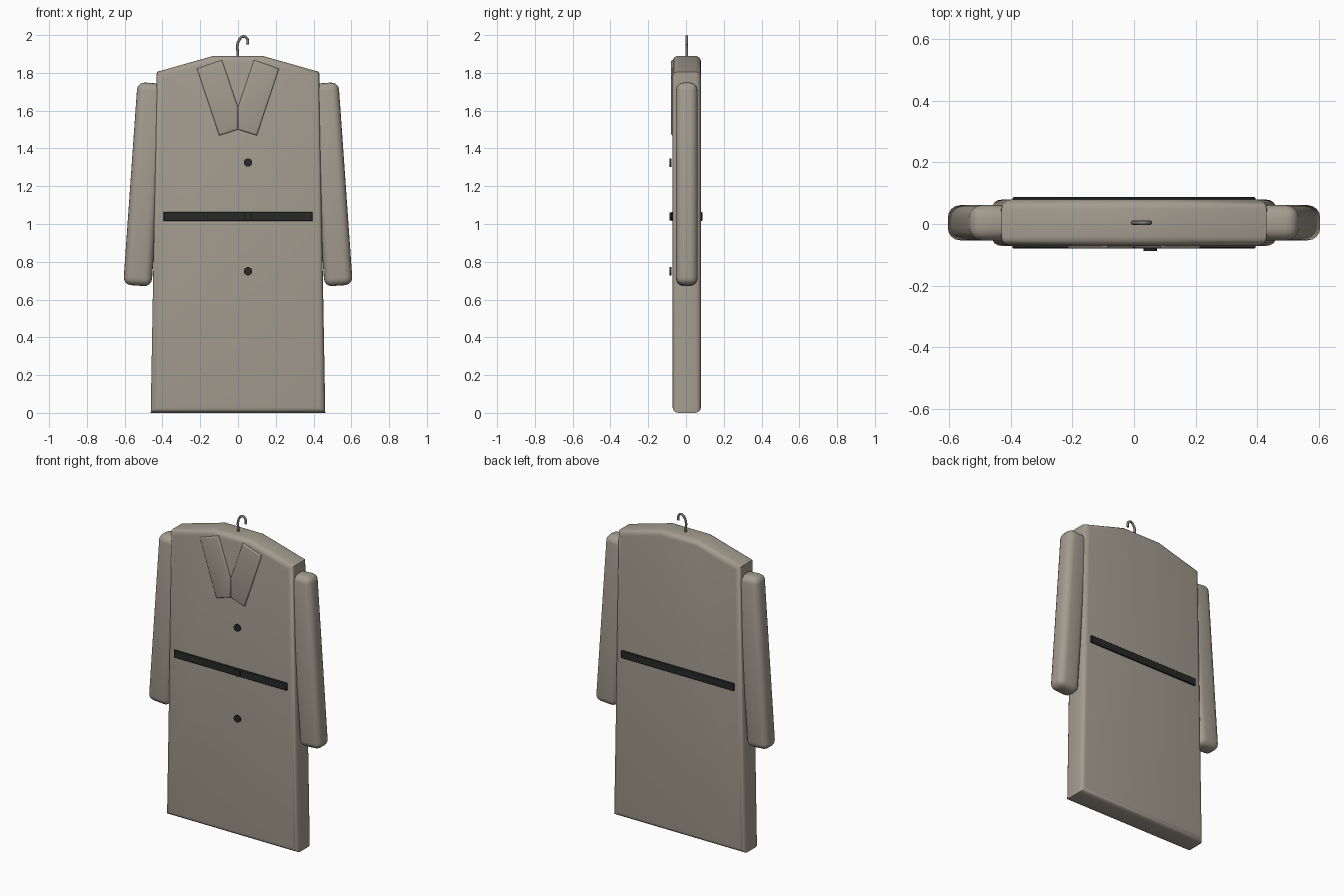
import bpy, bmesh, math
from mathutils import Matrix

if "Cube" in bpy.data.objects:
    bpy.data.objects.remove(bpy.data.objects["Cube"])

MID = 0.004  # depth centre of the coat


def material(name, rgb):
    m = bpy.data.materials.new(name)
    m.diffuse_color = (*rgb, 1)
    m.use_nodes = True
    m.node_tree.nodes["Principled BSDF"].inputs["Base Color"].default_value = m.diffuse_color
    return m


CLOTH = material("taupe cloth", (0.37, 0.335, 0.275))
BLACK = material("black trim", (0.02, 0.022, 0.022))
METAL = material("grey metal", (0.2, 0.195, 0.18))


def finish(name, bm, mat, angle=40):
    bmesh.ops.recalc_face_normals(bm, faces=bm.faces)
    me = bpy.data.meshes.new(name)
    bm.to_mesh(me)
    bm.free()
    me.materials.append(mat)
    ob = bpy.data.objects.new(name, me)
    bpy.context.collection.objects.link(ob)
    bpy.ops.object.select_all(action='DESELECT')
    ob.select_set(True)
    bpy.context.view_layer.objects.active = ob
    bpy.ops.object.shade_smooth_by_angle(angle=math.radians(angle))
    return ob


def slab(name, outline, y0, y1, bevel, segments, mat):
    """Extrude an x-z outline through depth and round its front and back rims."""
    bm = bmesh.new()
    face = bm.faces.new([bm.verts.new((x, y0, z)) for x, z in outline])
    ext = bmesh.ops.extrude_face_region(bm, geom=[face], use_keep_orig=True)
    for v in ext["geom"]:
        if isinstance(v, bmesh.types.BMVert):
            v.co.y = y1
    rims = [e for e in bm.edges if abs(e.verts[0].co.y - e.verts[1].co.y) < 1e-5]
    bmesh.ops.bevel(bm, geom=rims, offset=bevel, segments=segments,
                    profile=0.5, affect='EDGES', clamp_overlap=True)
    return finish(name, bm, mat)


def box(name, size, centre, bevel, segments, mat, tilt=0.0):
    bm = bmesh.new()
    bmesh.ops.create_cube(bm, size=1, matrix=Matrix.Diagonal((*size, 1)))
    bmesh.ops.bevel(bm, geom=bm.edges[:], offset=bevel, segments=segments,
                    profile=0.5, affect='EDGES')
    bm.transform(Matrix.Translation(centre) @ Matrix.Rotation(tilt, 4, 'Y'))
    return finish(name, bm, mat)


# coat body
half = [(0.462, 0.0), (0.43, 1.805), (0.13, 1.89)]
slab("coat_body", half + [(-x, z) for x, z in reversed(half)],
     MID - 0.075, MID + 0.075, 0.03, 4, CLOTH)

# sleeves and lapels, mirrored
lapel = [(0.217, 1.822), (0.085, 1.868), (0.0, 1.62), (0.0, 1.50), (0.10, 1.468)]
for side, label in ((1, "right"), (-1, "left")):
    box(label + "_sleeve", (0.15, 0.114, 1.075), (side * 0.495, MID, 1.21),
        0.04, 4, CLOTH, tilt=-side * 0.07)
    slab(label + "_lapel", [(side * x, z) for x, z in lapel],
         -0.08, -0.05, 0.01, 3, CLOTH)

# belt
box("belt", (0.79, 0.166, 0.048), (0, MID, 1.04), 0.003, 1, BLACK)

# buttons
for i, z in enumerate((1.325, 1.04, 0.75)):
    bm = bmesh.new()
    bmesh.ops.create_cone(bm, cap_ends=True, segments=20, radius1=0.022,
                          radius2=0.022, depth=0.01,
                          matrix=Matrix.Translation((0.053, -0.083, z))
                          @ Matrix.Rotation(math.pi / 2, 4, 'X'))
    finish(f"button_{i + 1}", bm, BLACK)

# hanger hook
path = [(0, 1.87), (-0.002, 1.915), (-0.003, 1.945), (0.008, 1.977),
        (0.028, 1.993), (0.046, 1.984), (0.052, 1.967), (0.05, 1.95)]
cu = bpy.data.curves.new("hanger_hook", 'CURVE')
cu.dimensions = '3D'
cu.bevel_depth = 0.007
cu.bevel_resolution = 2
cu.use_fill_caps = True
cu.resolution_u = 5
sp = cu.splines.new('BEZIER')
sp.bezier_points.add(len(path) - 1)
for p, (x, z) in zip(sp.bezier_points, path):
    p.co = (x, MID, z)
    p.handle_left_type = p.handle_right_type = 'AUTO'
cu.materials.append(METAL)
bpy.context.collection.objects.link(bpy.data.objects.new("hanger_hook", cu))
